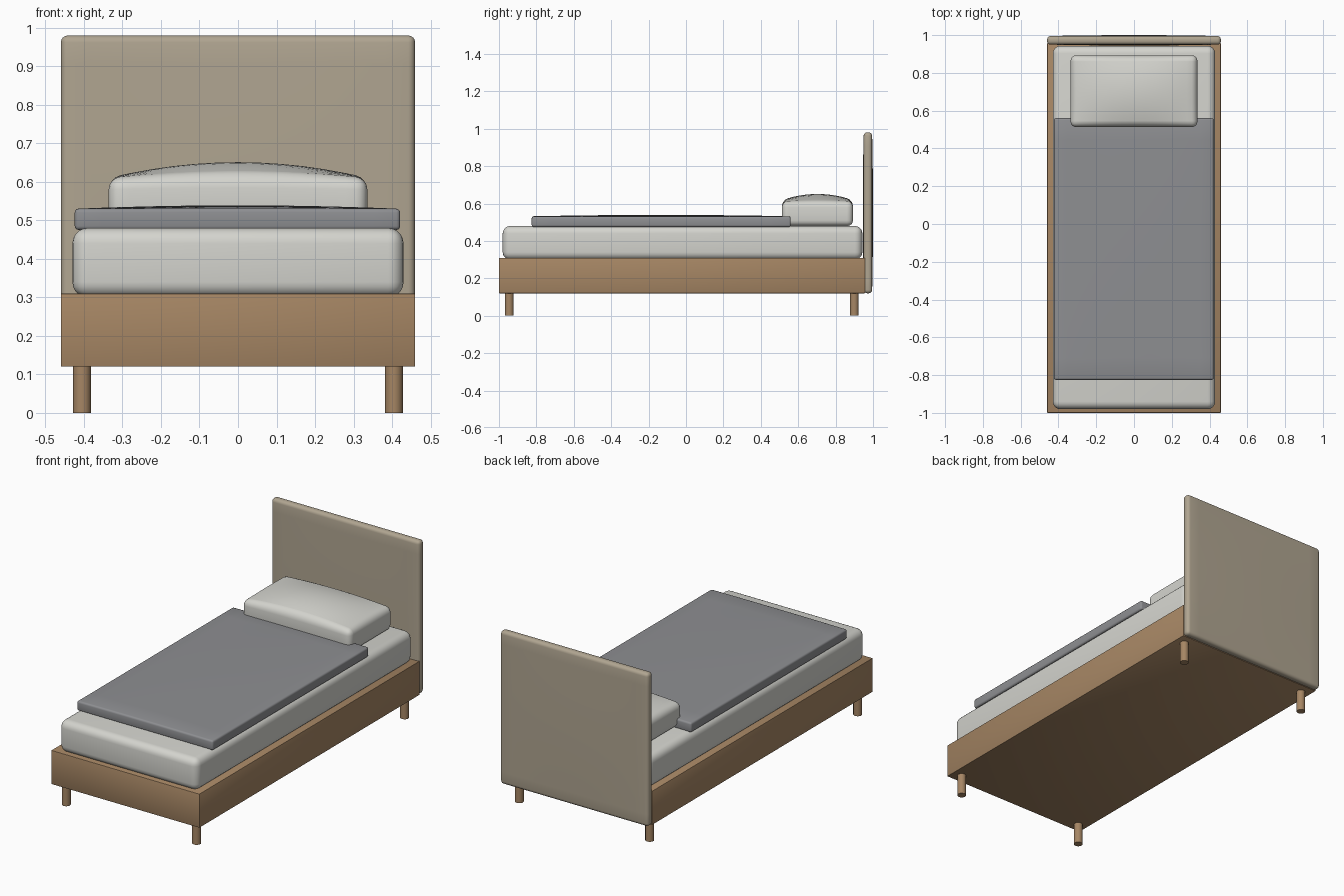
import bpy, bmesh

if "Cube" in bpy.data.objects:
    bpy.data.objects.remove(bpy.data.objects["Cube"])


def material(name, srgb):
    m = bpy.data.materials.new(name)
    lin = [((c / 255 + 0.055) / 1.055) ** 2.4 for c in srgb]
    m.diffuse_color = (*lin, 1)
    m.use_nodes = True
    m.node_tree.nodes["Principled BSDF"].inputs["Base Color"].default_value = m.diffuse_color
    return m


wood = material("oak wood", (166, 134, 100))
linen = material("beige upholstery", (176, 165, 145))
white = material("white bedding", (212, 212, 206))
grey = material("grey blanket", (142, 143, 146))


def finish(name, bm, mat, smooth=True):
    mesh = bpy.data.meshes.new(name)
    bm.to_mesh(mesh)
    bm.free()
    mesh.materials.append(mat)
    ob = bpy.data.objects.new(name, mesh)
    bpy.context.collection.objects.link(ob)
    if smooth:
        bpy.ops.object.select_all(action='DESELECT')
        ob.select_set(True)
        bpy.context.view_layer.objects.active = ob
        bpy.ops.object.shade_smooth_by_angle(angle=0.7)
    return ob


def box(name, lo, hi, mat, radius=0.0, segments=4, crown=0.0, bow=0.0):
    """Rounded box; crown domes the top, bow swells the front and back."""
    bm = bmesh.new()
    bmesh.ops.create_cube(bm, size=1)
    mid = [(a + b) / 2 for a, b in zip(lo, hi)]
    size = [b - a for a, b in zip(lo, hi)]
    for v in bm.verts:
        v.co = [m + c * s for m, c, s in zip(mid, v.co, size)]
    if radius:
        bmesh.ops.bevel(bm, geom=bm.edges[:], offset=radius, segments=segments,
                        profile=0.5, affect='EDGES')
    if crown or bow:
        # Slice the box so that the soft surfaces can curve
        for axis in ((0, 2) if bow else (0, 1)):
            normal = [0, 0, 0]
            normal[axis] = 1
            for i in range(1, 12):
                p = list(mid)
                p[axis] = lo[axis] + size[axis] * i / 12
                bmesh.ops.bisect_plane(bm, geom=bm.verts[:] + bm.edges[:] + bm.faces[:],
                                       plane_co=p, plane_no=normal)
        for v in bm.verts:
            u, w, t = [2 * (c - m) / s for c, m, s in zip(v.co, mid, size)]
            if t > 0:
                v.co.z += crown * t * (1 - u * u) * (1 - w * w * 0.8)
            v.co.y += bow * w * (1 - u * u) * (1 - t * t)
    return finish(name, bm, mat, radius > 0)


# Bed base and upholstered headboard
box("bed_frame", (-0.46, -1.0, 0.12), (0.46, 0.957, 0.31), wood, 0.003, 2)
box("headboard", (-0.46, 0.95, 0.12), (0.46, 0.995, 0.98), linen, 0.018, bow=0.005)

# Round legs
for side, x in (("left", -0.405), ("right", 0.405)):
    for end, y in (("front", -0.945), ("back", 0.90)):
        bm = bmesh.new()
        bmesh.ops.create_cone(bm, cap_ends=True, segments=24, radius1=0.023,
                              radius2=0.023, depth=0.13)
        bmesh.ops.translate(bm, verts=bm.verts, vec=(x, y, 0.065))
        finish(f"{end}_{side}_leg", bm, wood)

# Mattress, blanket and pillow
box("mattress", (-0.43, -0.98, 0.30), (0.43, 0.943, 0.48), white, 0.04, 5)
box("blanket", (-0.424, -0.825, 0.475), (0.421, 0.56, 0.53), grey, 0.01, 3, crown=0.009)
box("pillow", (-0.336, 0.513, 0.48), (0.336, 0.893, 0.61), white, 0.03, 4, crown=0.041)
